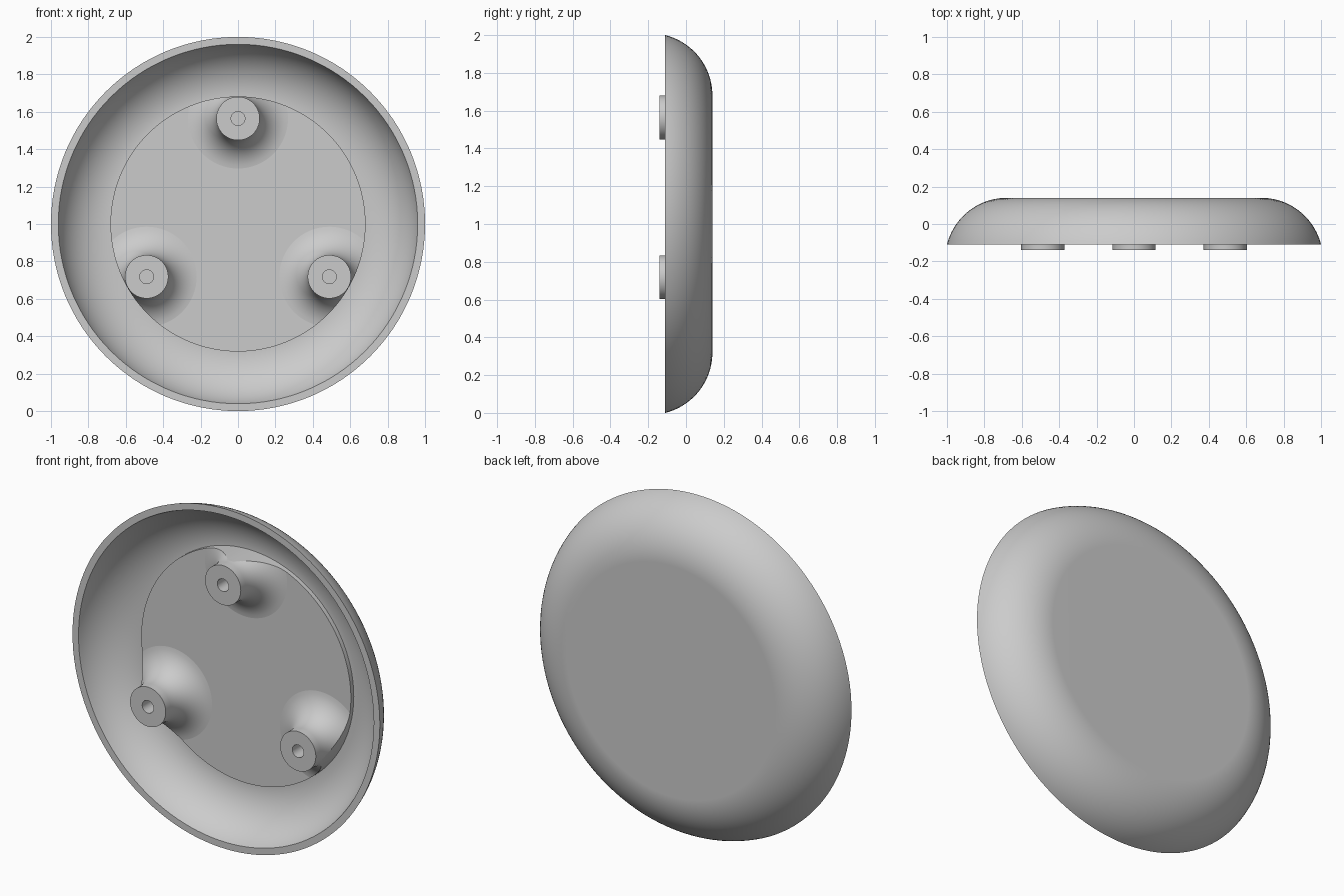
import bpy, bmesh
from math import sin, cos, pi, asin, radians
from mathutils import Matrix, Vector

cube = bpy.data.objects.get("Cube")
if cube:
    bpy.data.objects.remove(cube, do_unlink=True)

grey = bpy.data.materials.new("plain_grey")
grey.use_nodes = True
grey.diffuse_color = (0.6, 0.6, 0.6, 1)
grey.node_tree.nodes["Principled BSDF"].inputs["Base Color"].default_value = (0.6, 0.6, 0.6, 1)

CENTRE = Vector((0, 0, 1))
FLAT_R = 0.682      # radius of the flat middle
BACK, RIM, TIP = 0.14, -0.11, -0.14
FLOOR = 0.075       # front of the mounting plate


def arc(cx, cy, r, a0, a1, n):
    return [(cx + r * cos(a0 + (a1 - a0) * i / n), cy + r * sin(a0 + (a1 - a0) * i / n))
            for i in range(n + 1)]


def lathe(name, profile, at, steps):
    """Spin (radius, y) points round the y axis."""
    bm = bmesh.new()
    verts = [bm.verts.new((r, y, 0)) for r, y in profile]
    edges = [bm.edges.new(pair) for pair in zip(verts, verts[1:])]
    bmesh.ops.spin(bm, geom=verts + edges, cent=(0, 0, 0), axis=(0, 1, 0),
                   angle=2 * pi, steps=steps, use_duplicate=False)
    bmesh.ops.remove_doubles(bm, verts=bm.verts, dist=1e-5)
    bmesh.ops.recalc_face_normals(bm, faces=bm.faces)
    bmesh.ops.translate(bm, verts=bm.verts, vec=at)
    mesh = bpy.data.meshes.new(name)
    bm.to_mesh(mesh)
    bm.free()
    mesh.materials.append(grey)
    obj = bpy.data.objects.new(name, mesh)
    bpy.context.collection.objects.link(obj)
    return obj


def activate(obj):
    bpy.ops.object.select_all(action='DESELECT')
    obj.select_set(True)
    bpy.context.view_layer.objects.active = obj


def combine(obj, tool, operation):
    activate(obj)
    mod = obj.modifiers.new(operation.title(), 'BOOLEAN')
    mod.operation, mod.object, mod.solver = operation, tool, 'EXACT'
    bpy.ops.object.modifier_apply(modifier=mod.name)
    bpy.data.objects.remove(tool, do_unlink=True)


def disc(name, radius, front, back):
    return lathe(name, [(0, front), (radius, front), (radius, back), (0, back)], CENTRE, 128)


# Dished shell: two concentric arcs joined by a flat rim
OUT_R, WALL = 0.33, 0.038
cy = BACK - OUT_R
in_r = OUT_R - WALL
core = 0.68
outer = arc(core, cy, OUT_R, pi / 2, asin((RIM - cy) / OUT_R), 20)
inner = arc(core, cy, in_r, asin((RIM - cy) / in_r), pi / 2, 20)
shell = lathe("shell", [(0, BACK)] + outer + inner + [(0, BACK - WALL)], CENTRE, 128)

# Mounting plate with three flared posts, trimmed to a circle
plate = disc("mounting_plate", 0.9, FLOOR, 0.12)
POST_R, HOLE_R, FLARE, REACH = 0.116, 0.037, 0.17, 0.564
flare = arc(POST_R + FLARE, FLOOR + 0.001 - FLARE, FLARE, pi, pi / 2, 14)
post = [(0, 0), (HOLE_R, 0), (HOLE_R, TIP), (POST_R, TIP)] + flare
post += [(POST_R + FLARE, 0.1), (0, 0.1)]
for k in range(3):
    spot = Matrix.Rotation(radians(120 * k), 3, 'Y') @ Vector((0, 0, REACH))
    combine(plate, lathe("post", post, CENTRE + spot, 64), 'UNION')
combine(plate, disc("trim", FLAT_R, -0.3, 0.3), 'INTERSECT')

# Smooth shading with crisp edges
for obj in (shell, plate):
    activate(obj)
    bpy.ops.object.shade_smooth_by_angle(angle=radians(30))
    obj.modifiers.new("Even normals", 'WEIGHTED_NORMAL').keep_sharp = True
